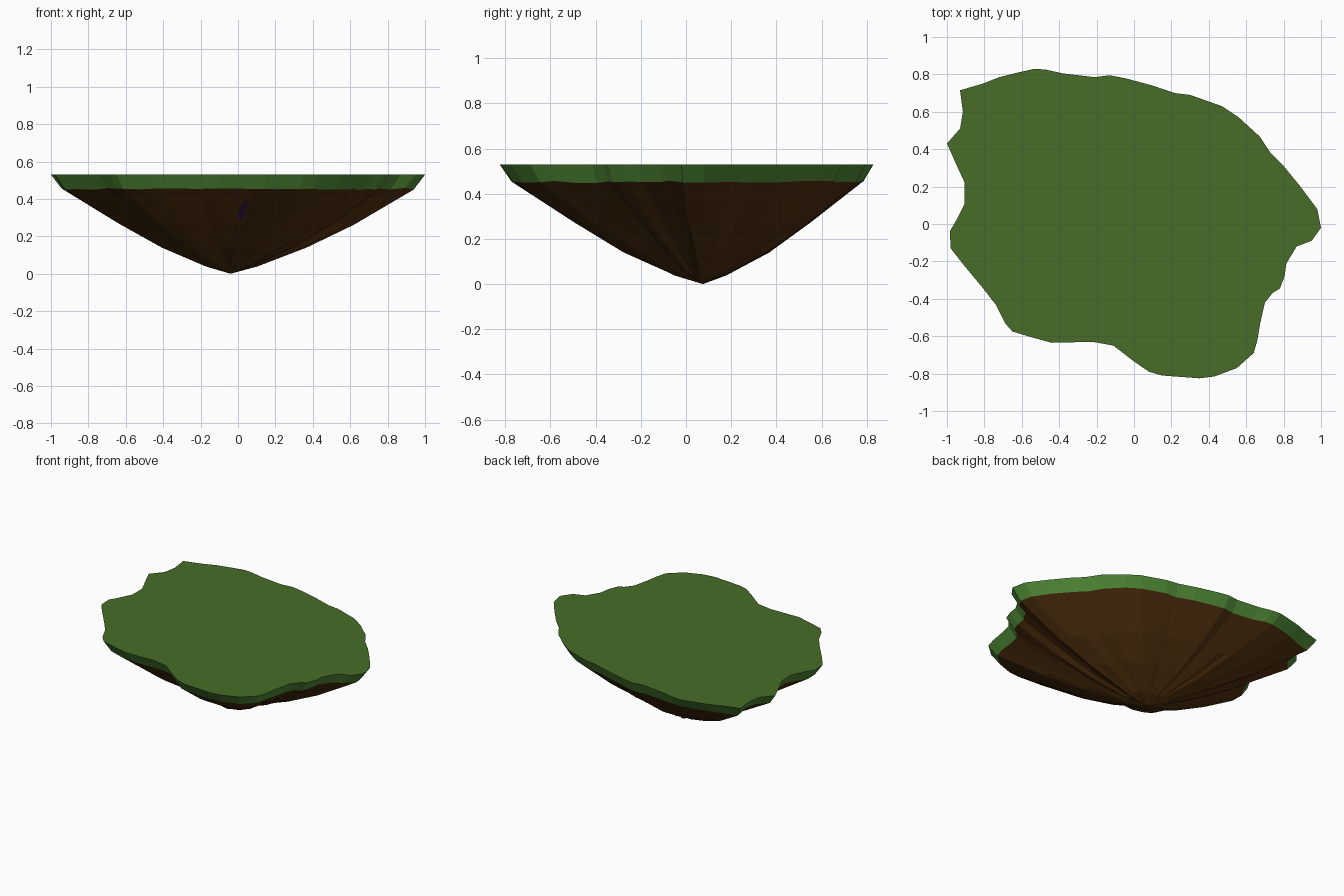
import bpy, bmesh, math, random
from mathutils import Vector
from mathutils.bvhtree import BVHTree

if "Cube" in bpy.data.objects:
    bpy.data.objects.remove(bpy.data.objects["Cube"])

random.seed(4)

# Rim outline seen from above, counter-clockwise
RIM = [(1, -.02), (.98, .08), (.89, .20), (.80, .31), (.73, .38), (.67, .47), (.56, .57),
       (.47, .63), (.30, .69), (.22, .70), (.10, .74), (-.05, .78), (-.13, .795), (-.21, .785),
       (-.38, .805), (-.47, .825), (-.53, .83), (-.62, .81), (-.72, .785), (-.81, .75),
       (-.93, .715), (-.915, .60), (-.93, .51), (-1, .43), (-.96, .34), (-.905, .22),
       (-.905, .11), (-.95, .02), (-.985, -.04), (-.98, -.13), (-.91, -.22), (-.81, -.34),
       (-.74, -.43), (-.69, -.53), (-.65, -.575), (-.55, -.605), (-.44, -.635), (-.22, -.63),
       (-.11, -.65), (0, -.735), (.08, -.79), (.15, -.81), (.35, -.825), (.43, -.815),
       (.55, -.77), (.64, -.69), (.66, -.62), (.675, -.53), (.70, -.42), (.74, -.37),
       (.78, -.345), (.805, -.28), (.815, -.21), (.87, -.12), (.95, -.09)]
TIP = Vector((-.04, .075, 0))


def material(name, rgb):
    m = bpy.data.materials.new(name)
    m.diffuse_color = (*rgb, 1)
    m.use_nodes = True
    m.node_tree.nodes["Principled BSDF"].inputs["Base Color"].default_value = m.diffuse_color
    return m


grass_top = material("grass top green", (.065, .15, .021))
grass_side = material("grass edge green", (.08, .25, .037))
soil = material("soil brown", (.08, .03, .0045))
purple = material("dark purple", (.04, .007, .055))


def ring(scale, z, wobble=0.0):
    """Rim outline shrunk towards the bottom tip."""
    return [Vector((TIP.x + (x - TIP.x) * scale, TIP.y + (y - TIP.y) * scale,
                    z + random.uniform(-wobble, wobble))) for x, y in RIM]


def part(name, rings, mats, tip=False, cap=False):
    bm = bmesh.new()
    loops = [[bm.verts.new(p) for p in r] for r in rings]
    n = len(RIM)
    for up, low in zip(loops, loops[1:]):
        for i in range(n):
            j = (i + 1) % n
            bm.faces.new((up[j], up[i], low[i], low[j]))
    if tip:
        t = bm.verts.new(TIP)
        for i in range(n):
            bm.faces.new((loops[-1][(i + 1) % n], loops[-1][i], t))
    if cap:
        bm.faces.new(loops[0]).material_index = 1
    me = bpy.data.meshes.new(name)
    bm.to_mesh(me)
    tree = BVHTree.FromBMesh(bm)
    bm.free()
    for m in mats:
        me.materials.append(m)
    bpy.context.collection.objects.link(bpy.data.objects.new(name, me))
    return tree


# Grass layer: flat top and sloping edge, with a slightly uneven lower border
border = ring(.942, .453, .005)
part("grass_layer", [ring(1, .53), border], [grass_side, grass_top], cap=True)

# Earth underside: faceted bowl running down to a point
tree = part("soil_underside",
            [border, ring(.632, .268, .008), ring(.39, .145, .006), ring(.14, .04, .003)],
            [soil], tip=True)

# Small purple sliver lying on the front of the soil
sliver = [(.055, .41), (.02, .37), (.0, .33), (.0, .295), (.025, .29), (.04, .33)]
pts = []
for x, z in sliver:
    hit = tree.ray_cast(Vector((x, -2, z)), Vector((0, 1, 0)))[0]
    pts.append(hit + Vector((0, -.006, 0)))
me = bpy.data.meshes.new("purple_sliver")
me.from_pydata(pts, [], [list(range(len(pts)))])
me.materials.append(purple)
bpy.context.collection.objects.link(bpy.data.objects.new("purple_sliver", me))
